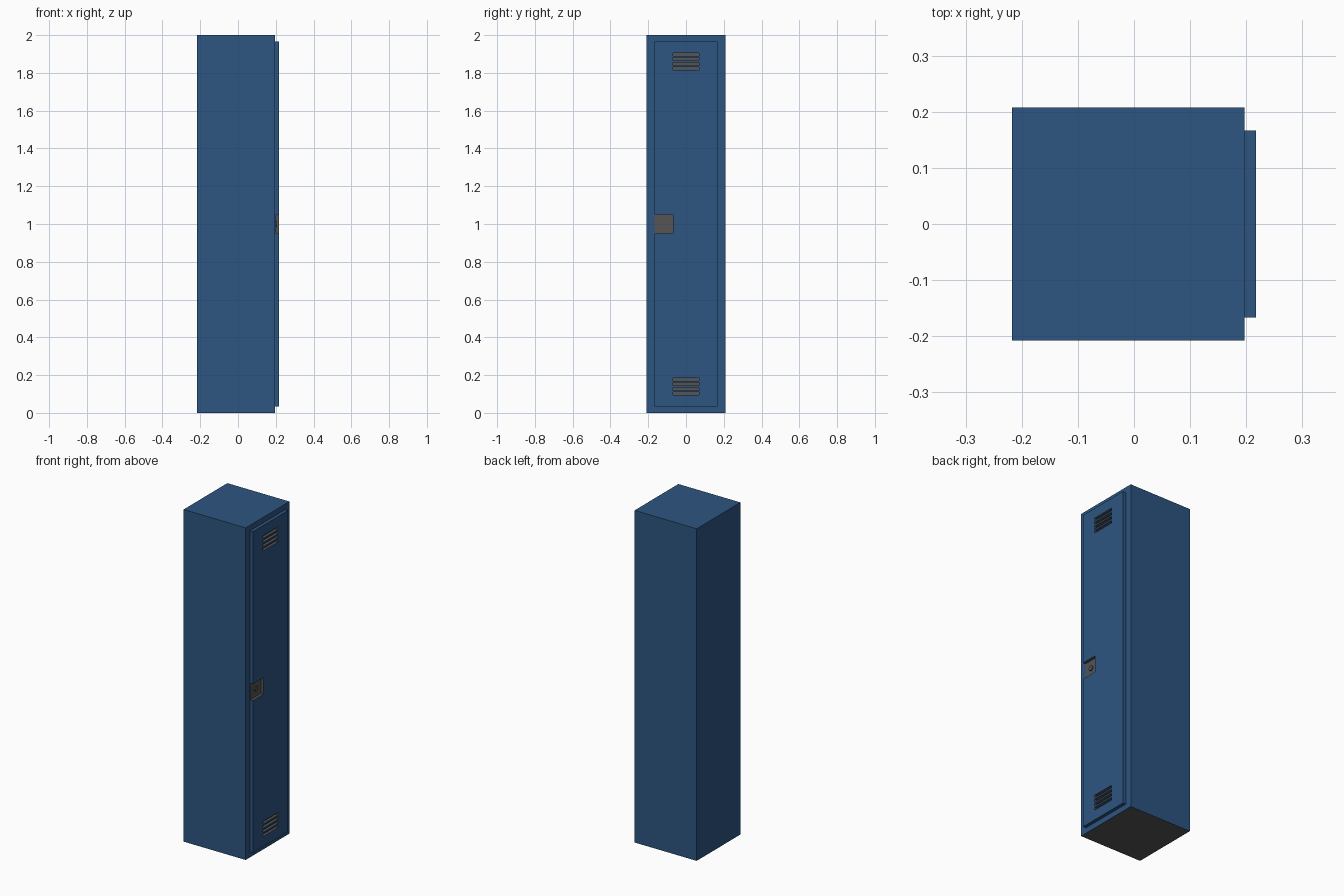
import bpy, bmesh, math
from mathutils import Matrix, Vector

if "Cube" in bpy.data.objects:
    bpy.data.objects.remove(bpy.data.objects["Cube"])

def material(name, rgb):
    m = bpy.data.materials.new(name)
    m.diffuse_color = (*rgb, 1)
    m.use_nodes = True
    m.node_tree.nodes["Principled BSDF"].inputs["Base Color"].default_value = m.diffuse_color
    return m

blue = material("locker blue", (0.026, 0.089, 0.22))
grey = material("dark grey metal", (0.09, 0.09, 0.092))

def add_box(bm, lo, hi):
    lo, hi = Vector(lo), Vector(hi)
    bmesh.ops.create_cube(bm, size=1, matrix=Matrix.Translation((lo + hi) / 2)
                          @ Matrix.Diagonal((*(hi - lo), 1)))

def make(name, boxes, *mats):
    bm = bmesh.new()
    for lo, hi in boxes:
        add_box(bm, lo, hi)
    me = bpy.data.meshes.new(name)
    bm.to_mesh(me)
    bm.free()
    for m in mats:
        me.materials.append(m)
    ob = bpy.data.objects.new(name, me)
    bpy.context.collection.objects.link(ob)
    return ob

FACE, FRONT, FLOOR = 0.197, 0.217, 0.200

# Cabinet body with a grey underside
body = make("cabinet_body", [((-0.217, -0.208, 0), (FACE, 0.208, 2))], blue, grey)
for p in body.data.polygons:
    if p.normal.z < -0.5:
        p.material_index = 1

# Door panel standing proud of the cabinet
door = make("door", [((FACE, -0.167, 0.033), (FRONT, 0.167, 1.967))], blue, grey)

# Recesses: lock notch open at the door edge, and two sets of vent slots
cuts = [((FLOOR, -0.2, 0.95), (0.25, -0.068, 1.05))]
for base in (0.094, 1.814):
    for i in range(4):
        z = base + i * 0.0253
        cuts.append(((FLOOR, -0.07, z), (0.25, 0.07, z + 0.016)))
cutter = make("recess_cutter", cuts, grey)
cutter.hide_render = True
mod = door.modifiers.new("recesses", 'BOOLEAN')
mod.operation = 'DIFFERENCE'
mod.solver = 'EXACT'
mod.material_mode = 'TRANSFER'
mod.object = cutter
bpy.context.view_layer.objects.active = door
bpy.ops.object.modifier_apply(modifier=mod.name)
bpy.data.objects.remove(cutter)

# Round lock button in the notch
bpy.ops.mesh.primitive_cylinder_add(vertices=24, radius=0.015, depth=0.008,
                                    location=(FLOOR + 0.003, -0.118, 1.0),
                                    rotation=(0, math.pi / 2, 0))
button = bpy.context.object
button.name = "lock_button"
button.data.materials.append(grey)
bpy.ops.object.shade_smooth_by_angle()
